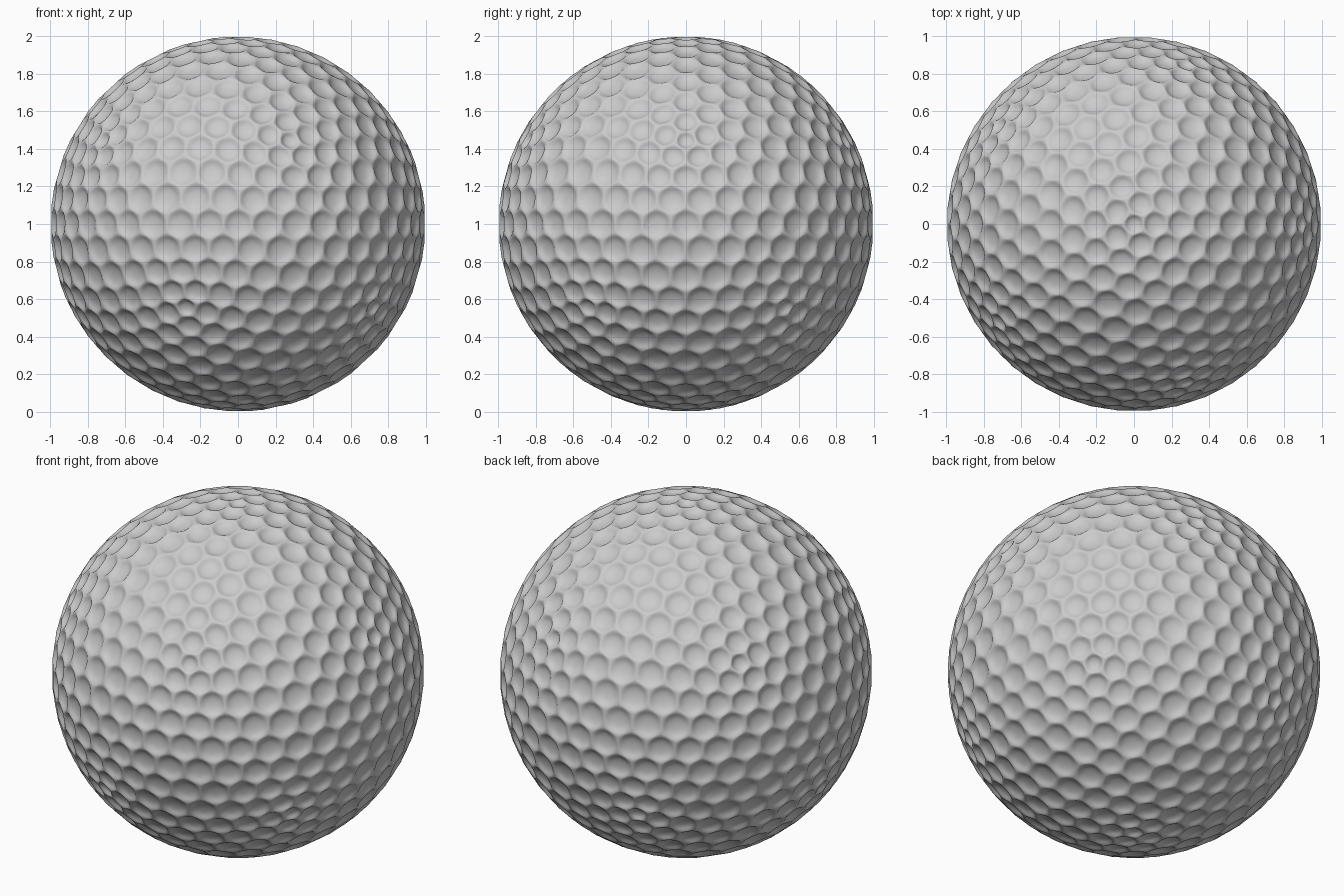
import bpy, bmesh
from mathutils import Vector

if "Cube" in bpy.data.objects:
    bpy.data.objects.remove(bpy.data.objects["Cube"])

DEPTH = 0.035   # how far the dimple floors sink
RIM = 0.3      # inset fraction of each cell

# ball core: icosphere whose dual gives one cell per vertex
src = bmesh.new()
bmesh.ops.create_icosphere(src, subdivisions=4, radius=1.0)
src.faces.ensure_lookup_table()
src.faces.index_update()

# dimpled ball: rim ring plus sunken floor for every hexagon / pentagon
bm = bmesh.new()
corners = [bm.verts.new(f.calc_center_median().normalized()) for f in src.faces]
for v in src.verts:
    n = v.co.normalized()
    t = n.orthogonal().normalized()
    b = n.cross(t)
    from math import atan2
    fs = sorted(v.link_faces, key=lambda f: atan2(f.calc_center_median().dot(b),
                                                  f.calc_center_median().dot(t)))
    ring = [corners[f.index] for f in fs]
    mid = sum((r.co for r in ring), Vector()) / len(ring)
    floor = [bm.verts.new(r.co.lerp(mid, RIM) - n * DEPTH) for r in ring]
    k = len(ring)
    for i in range(k):
        j = (i + 1) % k
        bm.faces.new((ring[i], ring[j], floor[j], floor[i]))
    bm.faces.new(floor)
src.free()

me = bpy.data.meshes.new("dimpled_ball")
bm.to_mesh(me)
bm.free()
ball = bpy.data.objects.new("dimpled_ball", me)
bpy.context.collection.objects.link(ball)
for p in me.polygons:
    p.use_smooth = True
sub = ball.modifiers.new("round_dimples", 'SUBSURF')
sub.levels = sub.render_levels = 2
ball.location.z = 1.0
ball.scale = (1.01,) * 3
